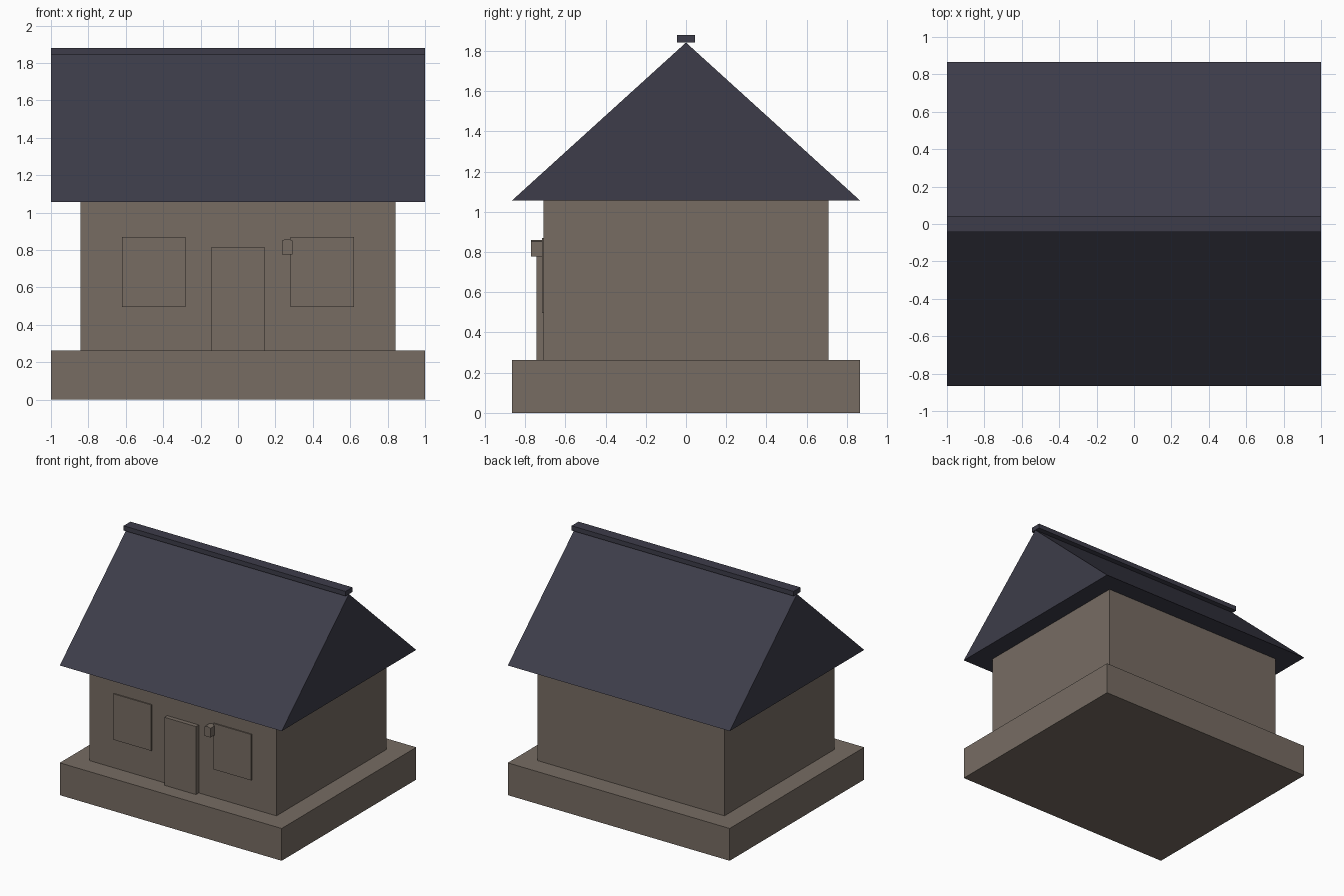
import bpy

if "Cube" in bpy.data.objects:
    bpy.data.objects.remove(bpy.data.objects["Cube"])


def material(name, rgb):
    m = bpy.data.materials.new(name)
    m.diffuse_color = (*rgb, 1)
    m.use_nodes = True
    m.node_tree.nodes["Principled BSDF"].inputs["Base Color"].default_value = m.diffuse_color
    return m


STONE = material("brown_stone", (0.184, 0.150, 0.124))
SLATE = material("dark_slate", (0.047, 0.046, 0.068))


def extrude(name, profile, axis, start, end, mat):
    """Extrude a closed counter-clockwise 2D profile along x (profile y,z) or y (profile x,z)."""
    n = len(profile)

    def place(t, p):
        return (t, p[0], p[1]) if axis == "x" else (p[0], t, p[1])

    verts = [place(t, p) for t in (start, end) for p in profile]
    faces = [tuple(range(n))[::-1], tuple(range(n, 2 * n))]
    faces += [(i, (i + 1) % n, n + (i + 1) % n, n + i) for i in range(n)]
    if axis == "y":
        faces = [f[::-1] for f in faces]
    mesh = bpy.data.meshes.new(name)
    mesh.from_pydata(verts, [], faces)
    mesh.materials.append(mat)
    obj = bpy.data.objects.new(name, mesh)
    bpy.context.collection.objects.link(obj)
    return obj


def box(name, x, y, z, mat):
    profile = [(y[0], z[0]), (y[1], z[0]), (y[1], z[1]), (y[0], z[1])]
    return extrude(name, profile, "x", x[0], x[1], mat)


# Plinth and walls
box("plinth", (-1, 1), (-0.866, 0.866), (0, 0.263), STONE)
box("walls", (-0.842, 0.842), (-0.708, 0.708), (0.263, 1.056), STONE)

# Solid gable roof with ridge cap
extrude("roof", [(-0.866, 1.056), (0.866, 1.056), (0, 1.842)], "x", -1, 1, SLATE)
box("ridge_cap", (-1, 1), (-0.044, 0.044), (1.842, 1.88), SLATE)

# Door
box("door", (-0.142, 0.142), (-0.744, -0.708), (0.263, 0.817), STONE)

# Window plates either side of the door
for side, x in (("left", -0.45), ("right", 0.45)):
    box(f"{side}_window", (x - 0.17, x + 0.17), (-0.717, -0.708), (0.496, 0.87), STONE)

# Wall lantern with a slightly peaked top
lantern = [(0.235, 0.777), (0.291, 0.777), (0.291, 0.852), (0.263, 0.86), (0.235, 0.852)]
extrude("lantern", lantern, "y", -0.77, -0.708, STONE)
